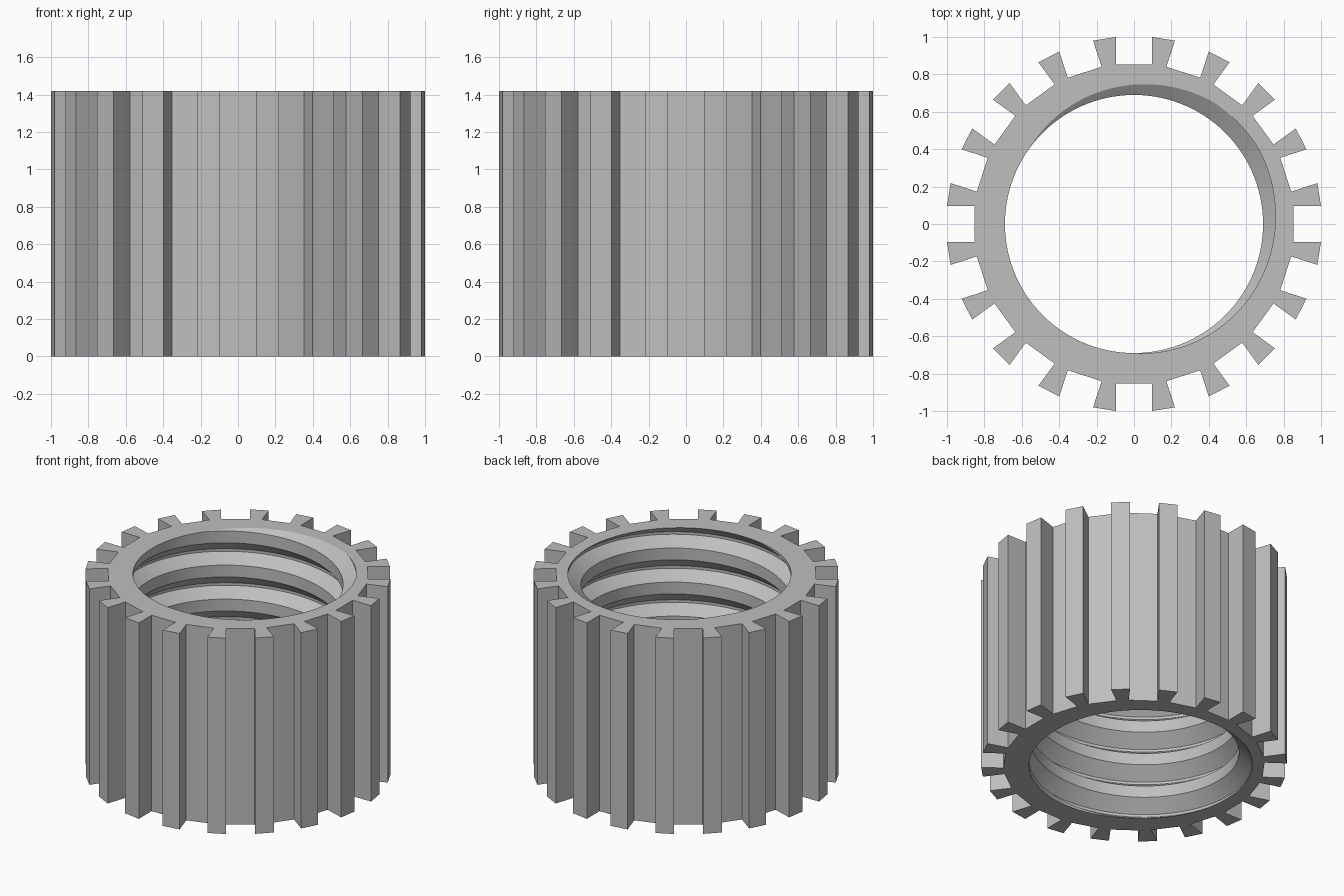
import bpy, bmesh, math

if "Cube" in bpy.data.objects:
    bpy.data.objects.remove(bpy.data.objects["Cube"])

HEIGHT = 1.42
TEETH = 20
SLOT_HALF = 0.095          # half width of each slot
SLOT_FLOOR = 0.853         # distance of slot floor from the axis
CREST, ROOT = 0.69, 0.777  # thread radii
PITCH = 0.247
STEPS = 120                # segments per thread turn

# Thread profile: (height as part of the pitch, radius), groove centred on 0
PROFILE = [(-101 / 360, CREST), (-14 / 360, ROOT), (14 / 360, ROOT), (134 / 360, CREST)]
START = 44 / 360           # turn at which the groove centre meets the top

bm = bmesh.new()

# Threaded bore: one helical sheet, running past both ends
turns = range(-8, 3)
columns = []
for i in range(STEPS):
    a = 2 * math.pi * i / STEPS
    columns.append([
        bm.verts.new((r * math.cos(a), r * math.sin(a),
                      HEIGHT + PITCH * (t + i / STEPS - START + h)))
        for t in turns for h, r in PROFILE])
n = len(columns[0])
for i in range(STEPS):
    here, ahead = columns[i], columns[(i + 1) % STEPS]
    shift = len(PROFILE) if i == STEPS - 1 else 0   # join to the next turn
    for j in range(n - 1 - shift):
        bm.faces.new((here[j], ahead[j + shift], ahead[j + 1 + shift], here[j + 1]))

# Trim the sheet at the two end planes
rims = {}
for z, side in ((0, -1), (HEIGHT, 1)):
    cut = bmesh.ops.bisect_plane(
        bm, geom=bm.verts[:] + bm.edges[:] + bm.faces[:], dist=1e-6,
        plane_co=(0, 0, z), plane_no=(0, 0, side), clear_outer=True)
    rims[z] = z
bmesh.ops.remove_doubles(bm, verts=bm.verts[:], dist=1e-5)

# Toothed outer wall
outline = []
for k in range(TEETH):
    a = 2 * math.pi * k / TEETH
    c, s = math.cos(a), math.sin(a)
    for x, y in ((1, -SLOT_HALF), (SLOT_FLOOR, -SLOT_HALF),
                 (SLOT_FLOOR, SLOT_HALF), (1, SLOT_HALF)):
        outline.append((x * c - y * s, x * s + y * c))
low = [bm.verts.new((x, y, 0)) for x, y in outline]
high = [bm.verts.new((x, y, HEIGHT)) for x, y in outline]
for i in range(len(outline)):
    j = (i + 1) % len(outline)
    bm.faces.new((low[i], low[j], high[j], high[i]))

# Flat end faces between the outer wall and the bore
for z in rims:
    rim = [e for e in bm.edges if e.is_boundary
           and all(abs(v.co.z - z) < 1e-4 for v in e.verts)]
    bmesh.ops.triangle_fill(bm, use_beauty=True, use_dissolve=False,
                            edges=rim, normal=(0, 0, 1 if z else -1))
bmesh.ops.recalc_face_normals(bm, faces=bm.faces[:])

mesh = bpy.data.meshes.new("threaded_ring")
bm.to_mesh(mesh)
bm.free()
ring = bpy.data.objects.new("threaded_ring", mesh)
bpy.context.collection.objects.link(ring)

grey = bpy.data.materials.new("grey")
grey.diffuse_color = (0.52, 0.52, 0.52, 1)
grey.use_nodes = True
grey.node_tree.nodes["Principled BSDF"].inputs["Base Color"].default_value = grey.diffuse_color
mesh.materials.append(grey)

bpy.context.view_layer.objects.active = ring
ring.select_set(True)
bpy.ops.object.shade_smooth_by_angle(angle=math.radians(25))
